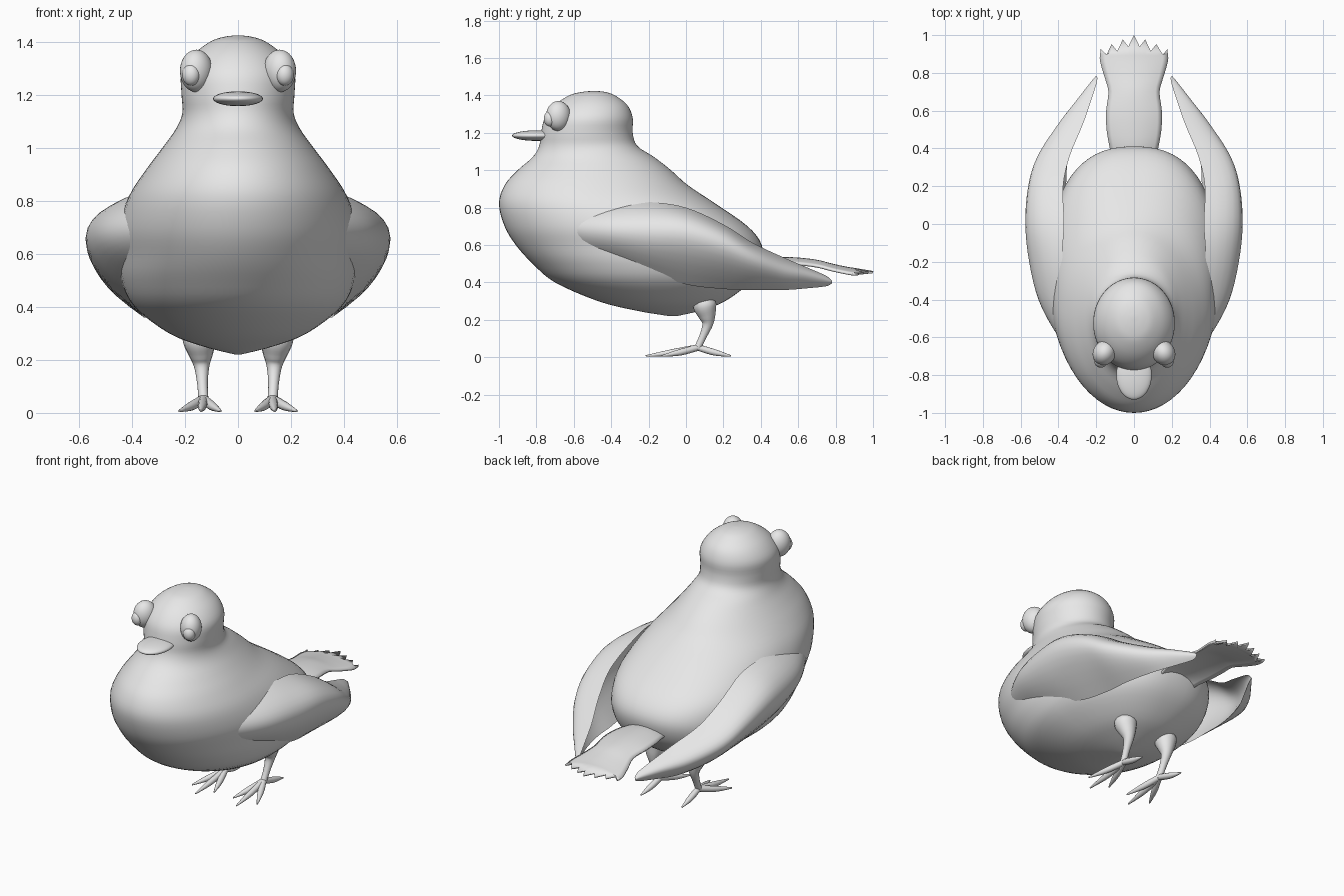
import bpy, bmesh, math
from mathutils import Vector, Euler

cube = bpy.data.objects.get("Cube")
if cube:
    bpy.data.objects.remove(cube, do_unlink=True)

grey = bpy.data.materials.new("plain light grey")
grey.use_nodes = True
colour = (0.8, 0.8, 0.8, 1)
grey.diffuse_color = colour
grey.node_tree.nodes["Principled BSDF"].inputs["Base Color"].default_value = colour


def finish(name, bm, angle=60):
    bmesh.ops.recalc_face_normals(bm, faces=bm.faces)
    mesh = bpy.data.meshes.new(name)
    bm.to_mesh(mesh)
    bm.free()
    obj = bpy.data.objects.new(name, mesh)
    bpy.context.collection.objects.link(obj)
    mesh.materials.append(grey)
    bpy.ops.object.select_all(action='DESELECT')
    obj.select_set(True)
    bpy.context.view_layer.objects.active = obj
    bpy.ops.object.shade_smooth_by_angle(angle=math.radians(angle))
    return obj


def spline(rows, steps):
    """Smooth interpolation through rows of numbers."""
    out = []
    for i in range(len(rows) - 1):
        a, b = rows[max(i - 1, 0)], rows[i]
        c, d = rows[i + 1], rows[min(i + 2, len(rows) - 1)]
        for s in range(steps):
            t = s / steps
            out.append([q + t * (r - p) / 2 + t * t * (p - 2.5 * q + 2 * r - w / 2)
                        + t ** 3 * (1.5 * (q - r) + (w - p) / 2)
                        for p, q, r, w in zip(a, b, c, d)])
    return out + [list(rows[-1])]


def loft(name, rings):
    bm = bmesh.new()
    loops = [[bm.verts.new(p) for p in ring] for ring in rings]
    n = len(loops[0])
    for low, high in zip(loops, loops[1:]):
        for i in range(n):
            j = (i + 1) % n
            bm.faces.new((low[i], low[j], high[j], high[i]))
    bm.faces.new(loops[0])
    bm.faces.new(loops[-1])
    return finish(name, bm)


def ellipsoid(name, centre, radii, turn=(0, 0, 0)):
    bm = bmesh.new()
    bmesh.ops.create_uvsphere(bm, u_segments=32, v_segments=20, radius=1)
    rot = Euler(turn).to_matrix()
    for v in bm.verts:
        v.co = rot @ Vector([a * b for a, b in zip(v.co, radii)]) + Vector(centre)
    return finish(name, bm)


def tube(name, rows, steps=5, sides=14):
    """Tapered limb through rows of x, y, z, radius."""
    path = spline(rows, steps)
    rings = []
    for i, row in enumerate(path):
        p = Vector(row[:3])
        way = Vector(path[min(i + 1, len(path) - 1)][:3]) - Vector(path[max(i - 1, 0)][:3])
        side = way.cross(Vector((0.1, 0.3, 1)) if abs(way.y) > abs(way.z) else Vector((0, 1, 0))).normalized()
        up = side.cross(way).normalized()
        rings.append([p + row[3] * (math.cos(k * math.tau / sides) * side
                                    + math.sin(k * math.tau / sides) * up)
                      for k in range(sides)])
    return loft(name, rings)


# Body and head: height, front y, back y, half width, fullness of the back
body = [(0.22, -0.09, -0.05, 0.01, 2), (0.25, -0.27, 0.08, 0.13, 2),
        (0.30, -0.47, 0.21, 0.26, 2.2), (0.40, -0.70, 0.34, 0.39, 2.4),
        (0.50, -0.82, 0.40, 0.44, 2.4), (0.60, -0.91, 0.405, 0.45, 2.4),
        (0.70, -0.97, 0.33, 0.45, 2.4), (0.82, -1.0, 0.16, 0.41, 2.3),
        (0.92, -0.97, 0.01, 0.345, 2.1), (1.0, -0.90, -0.08, 0.285, 2),
        (1.07, -0.82, -0.17, 0.235, 2), (1.13, -0.785, -0.26, 0.21, 2),
        (1.20, -0.775, -0.285, 0.213, 2), (1.28, -0.755, -0.285, 0.213, 2),
        (1.35, -0.70, -0.315, 0.17, 2), (1.40, -0.625, -0.38, 0.105, 2),
        (1.418, -0.56, -0.43, 0.055, 2), (1.424, -0.50, -0.48, 0.01, 2)]
rings = []
for z, front, back, wide, full in spline(body, 4):
    ring = []
    for k in range(64):
        c, s = math.cos(k * math.tau / 64), math.sin(k * math.tau / 64)
        e = 2 / full if s > 0 else 1
        ring.append((math.copysign(abs(c) ** e, c) * wide,
                     (front + back) / 2 + math.copysign(abs(s) ** e, s) * (back - front) / 2, z))
    rings.append(ring)
loft("body", rings)

# Wing sections: y, top x, top z, outer x, outer z, bottom x, bottom z, thickness
wing = [(-0.72, 0.24, 0.74, 0.30, 0.71, 0.26, 0.66, 0.03),
        (-0.58, 0.32, 0.79, 0.41, 0.70, 0.36, 0.60, 0.08),
        (-0.40, 0.36, 0.82, 0.505, 0.69, 0.41, 0.54, 0.12),
        (-0.20, 0.38, 0.83, 0.555, 0.675, 0.41, 0.46, 0.14),
        (0.0, 0.37, 0.80, 0.575, 0.66, 0.38, 0.39, 0.13),
        (0.20, 0.375, 0.71, 0.56, 0.60, 0.36, 0.365, 0.10),
        (0.36, 0.34, 0.61, 0.51, 0.53, 0.35, 0.36, 0.08),
        (0.53, 0.27, 0.53, 0.40, 0.47, 0.31, 0.36, 0.06),
        (0.66, 0.225, 0.475, 0.30, 0.44, 0.25, 0.37, 0.04),
        (0.75, 0.197, 0.435, 0.23, 0.415, 0.205, 0.38, 0.02),
        (0.78, 0.195, 0.41, 0.205, 0.405, 0.198, 0.395, 0.006)]


def wing_ring(row, side):
    y, tx, tz, ox, oz, bx, bz, thick = row
    top, mid, low = Vector((tx, y, tz)), Vector((ox, y, oz)), Vector((bx, y, bz))

    def arc(m, t):
        handle = 2 * m - (top + low) / 2
        return (1 - t) ** 2 * top + 2 * t * (1 - t) * handle + t * t * low
    inner = mid - Vector((thick, 0, 0))
    pts = [arc(mid, i / 12) for i in range(13)] + [arc(inner, 1 - i / 12) for i in range(1, 12)]
    return [(p.x * side, p.y, p.z) for p in pts]


for side, label in ((1, "left"), (-1, "right")):
    loft(label + "_wing", [wing_ring(r, side) for r in spline(wing, 5)])

    # Bulging eyes with raised pupils
    ellipsoid(label + "_eye", (side * 0.157, -0.682, 1.29), (0.06, 0.068, 0.08), (0, 0, side * 0.5))
    ellipsoid(label + "_pupil", (side * 0.177, -0.728, 1.275), (0.034, 0.032, 0.041), (0, 0, side * 0.5))

    # Leg with a rounded thigh
    tube(label + "_leg", [(side * 0.145, 0.10, 0.33, 0.045), (side * 0.145, 0.10, 0.28, 0.064),
                          (side * 0.14, 0.113, 0.22, 0.046), (side * 0.137, 0.115, 0.175, 0.029),
                          (side * 0.134, 0.09, 0.11, 0.02), (side * 0.13, 0.06, 0.045, 0.019)])

    # Three front toes and one back toe
    for i, (x, y) in enumerate(((0.065, -0.14), (0.14, -0.215), (0.222, -0.13), (0.14, 0.24))):
        ankle = Vector((side * 0.13, 0.065, 0.052))
        tip = Vector((side * x, y, 0.007))
        mid = ankle.lerp(tip, 0.5)
        tube(f"{label}_toe_{i + 1}", [(*ankle, 0.017), (mid.x, mid.y, 0.026, 0.017), (*tip, 0.004)])

# Flat beak
ellipsoid("beak", (0, -0.80, 1.185), (0.094, 0.13, 0.028))

# Tail fan with a toothed end
outline = spline([(0.30, 0.10, 0.50), (0.40, 0.125, 0.525), (0.50, 0.143, 0.53),
                  (0.60, 0.145, 0.527), (0.70, 0.133, 0.515), (0.78, 0.155, 0.495),
                  (0.86, 0.178, 0.478), (0.90, 0.178, 0.472)], 3)
bm = bmesh.new()
rows = []
for y, wide, z in outline:
    rows.append([bm.verts.new((wide * u / 6, y, z - 0.03 * (u / 6) ** 2)) for u in range(-6, 7)])
teeth = []
for u in range(-6, 7):
    y = 1.0 - 0.075 * abs(u / 6) - (0.05 if u % 2 else 0)
    teeth.append(bm.verts.new((0.176 * u / 6, y, 0.455 - 0.01 * abs(u / 6))))
rows.append(teeth)
for low, high in zip(rows, rows[1:]):
    for i in range(12):
        bm.faces.new((low[i], low[i + 1], high[i + 1], high[i]))
tail = finish("tail", bm)
solid = tail.modifiers.new("thickness", 'SOLIDIFY')
solid.thickness = 0.012
solid.offset = 0
